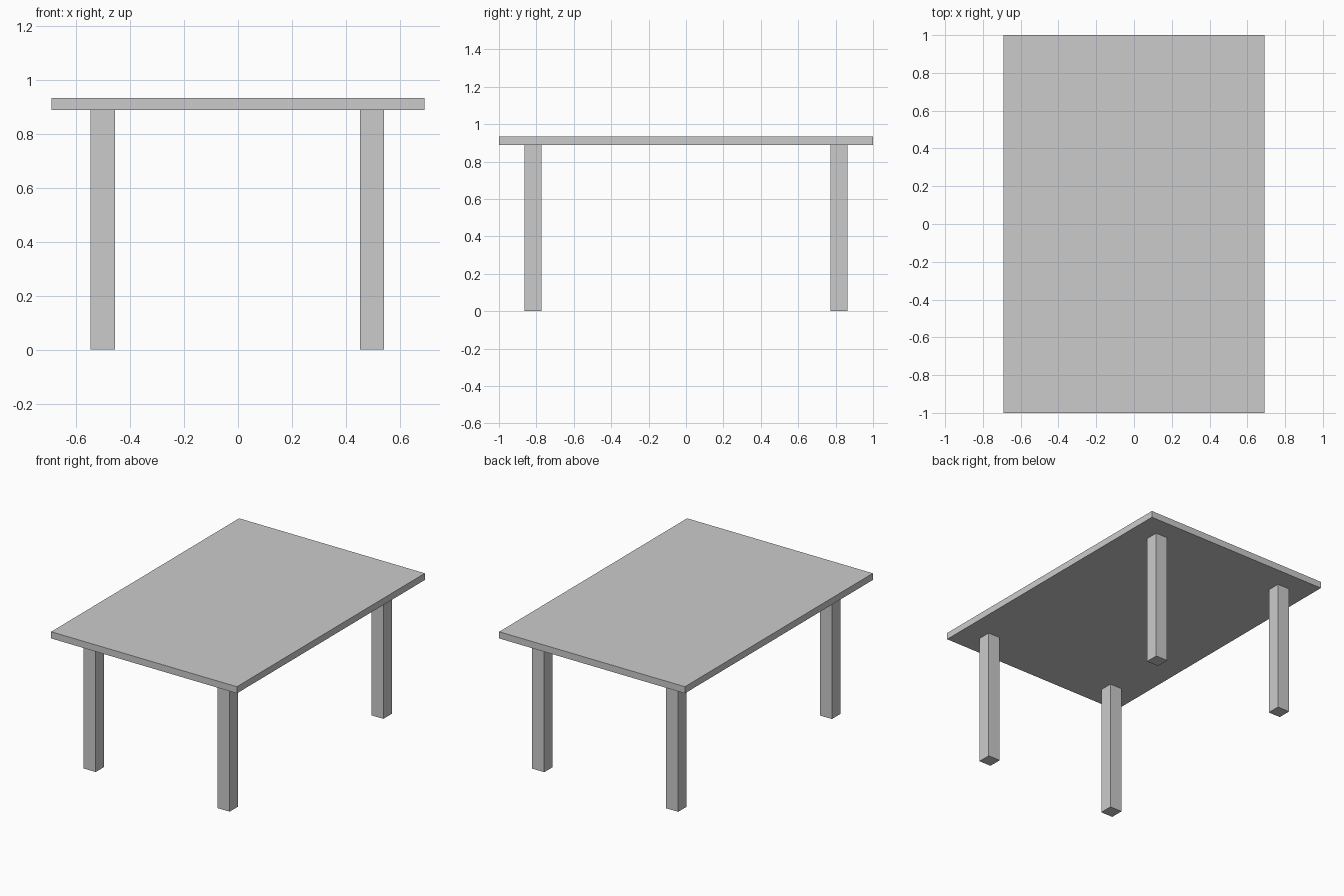
import bpy

if "Cube" in bpy.data.objects:
    bpy.data.objects.remove(bpy.data.objects["Cube"])

# One plain grey for the whole table
grey = bpy.data.materials.new("light grey")
grey.diffuse_color = (0.6, 0.6, 0.6, 1)
grey.use_nodes = True
grey.node_tree.nodes["Principled BSDF"].inputs["Base Color"].default_value = grey.diffuse_color


def box(name, center, size):
    bpy.ops.mesh.primitive_cube_add(size=1, location=center)
    obj = bpy.context.object
    obj.name = name
    obj.scale = size
    bpy.ops.object.transform_apply(location=False, rotation=False, scale=True)
    obj.data.materials.append(grey)
    return obj


HEIGHT, THICK = 0.934, 0.045
LEG_H = HEIGHT - THICK

# Table top
box("table_top", (0, 0, HEIGHT - THICK / 2), (1.384, 2.0, THICK))

# Four square legs, set in from the edges
for side, x in (("left", -0.501), ("right", 0.497)):
    for end, y in (("front", -0.818), ("back", 0.818)):
        box(f"{end}_{side}_leg", (x, y, LEG_H / 2), (0.09, 0.09, LEG_H))
